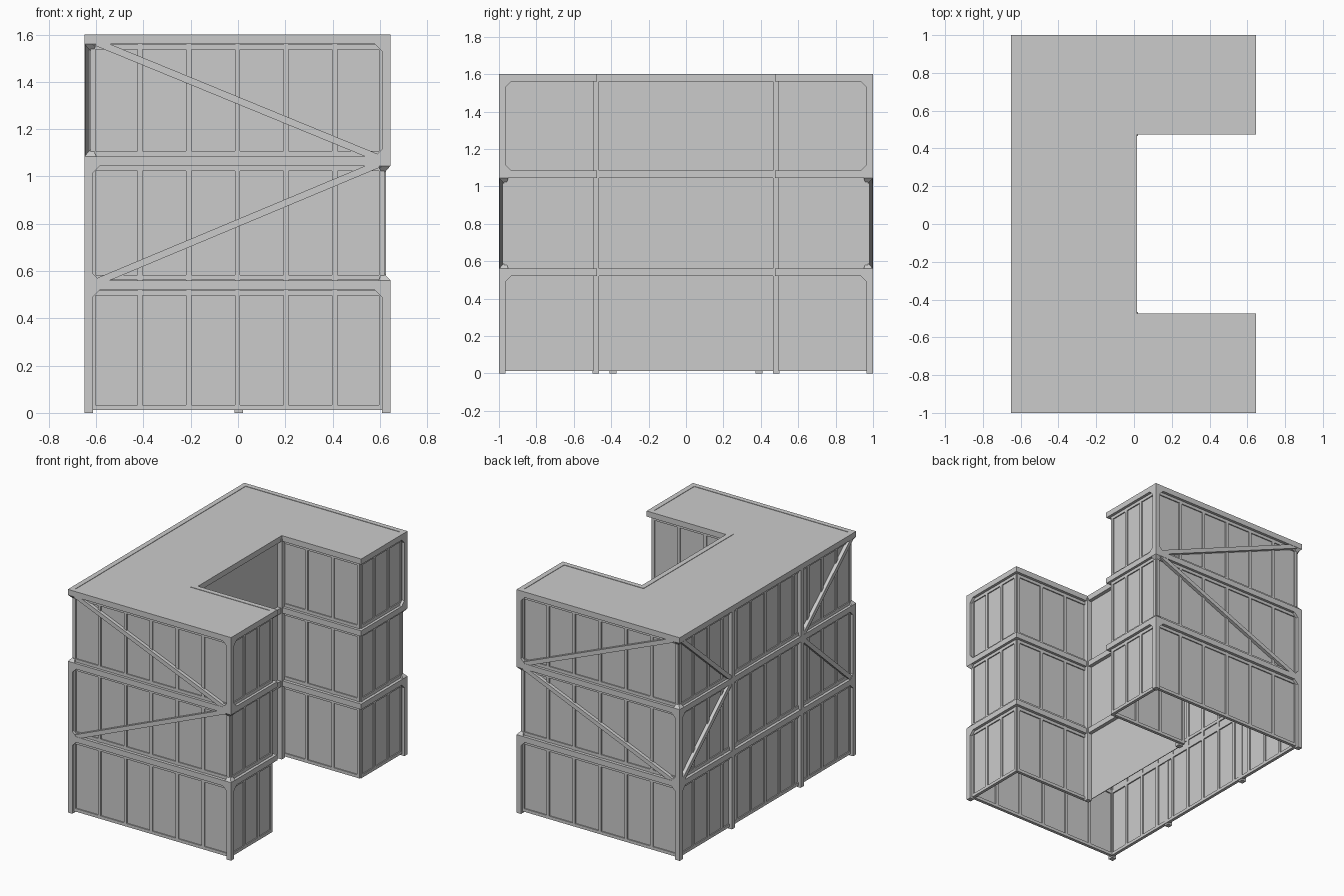
import bpy, bmesh
from mathutils import Vector, Matrix

if "Cube" in bpy.data.objects:
    bpy.data.objects.remove(bpy.data.objects["Cube"])

# counter-clockwise U-shaped plan; storey levels
PLAN = [(-.65, -1), (.645, -1), (.645, -.475), (.015, -.475),
        (.015, .475), (.645, .475), (.645, 1), (-.65, 1)]
LEVELS = [0, .54, 1.065, 1.58]
Z = Vector((0, 0, 1))


def inset(d):
    out = []
    n = len(PLAN)
    for i in range(n):
        a, b, c = (Vector(PLAN[(i + k) % n]) for k in (-1, 0, 1))
        u, v = (b - a).normalized(), (c - b).normalized()
        out.append(b + d * (Vector((-u.y, u.x)) + Vector((-v.y, v.x))))
    return out


def finish(name, bm):
    bmesh.ops.recalc_face_normals(bm, faces=bm.faces)
    me = bpy.data.meshes.new(name)
    bm.to_mesh(me)
    bm.free()
    ob = bpy.data.objects.new(name, me)
    bpy.context.collection.objects.link(ob)
    return ob


def box(bm, lo, hi):
    lo, hi = Vector(lo), Vector(hi)
    m = Matrix.Translation((lo + hi) / 2) @ Matrix.Diagonal((*(hi - lo), 1))
    bmesh.ops.create_cube(bm, size=1, matrix=m)


def beam(bm, a, b, w, normal):
    # square bar between two points, one side parallel to the wall
    a, b, n = Vector(a), Vector(b), Vector(normal)
    d = b - a
    x = d.normalized()
    s = n.cross(x).normalized()
    m = Matrix((x * d.length, s * w, n * w)).transposed().to_4x4()
    m.translation = (a + b) / 2
    bmesh.ops.create_cube(bm, size=1, matrix=m)


def prism(bm, pts, offset):
    a = [bm.verts.new(p) for p in pts]
    b = [bm.verts.new(Vector(p) + Vector(offset)) for p in pts]
    bm.faces.new(a)
    bm.faces.new(b[::-1])
    for i in range(len(a)):
        j = (i + 1) % len(a)
        bm.faces.new((a[i], b[i], b[j], a[j]))


def ring(bm, d0, d1, z0, z1):
    o, i = inset(d0), inset(d1)
    for k in range(len(o)):
        j = (k + 1) % len(o)
        prism(bm, [(*p, z0) for p in (o[k], o[j], i[j], i[k])], Z * (z1 - z0))


# thin wall skin, open below
bm = bmesh.new()
ring(bm, .027, .032, .012, 1.58)
finish("wall_panels", bm)

# flat roof
bm = bmesh.new()
prism(bm, [(*p, 1.585) for p in inset(.02)], Z * .012)
finish("roof", bm)

# horizontal bands around each storey
bm = bmesh.new()
for z in LEVELS[1:]:
    ring(bm, 0, .036, z - .02, z + .02)
finish("storey_bands", bm)

# mullions and panel rails, visible on both sides of the skin
bm = bmesh.new()
line = inset(.03)
counts = [6, 3, 3, 0, 3, 3, 6, 12]
for i, n in enumerate(counts):
    if not n:
        continue
    a, b = line[i], line[(i + 1) % 8]
    u = (b - a).normalized()
    nrm = (u.y, -u.x, 0)
    for k in range(n + 1):
        p = a.lerp(b, k / n)
        if k == 0:
            p = p + u * .007
        elif k == n:
            p = p - u * .007
        beam(bm, (*p, .012), (*p, 1.57), .022, nrm)
    for z in (.023, .507, .573, 1.034, 1.096, 1.548):
        beam(bm, (*a, z), (*b, z), .022, nrm)
finish("mullions", bm)

# outer columns: alternate storeys are left open where braces meet
W = .036
bm = bmesh.new()
for sy in (-1, 1):
    y0, y1 = sorted((sy, sy * (1 - W)))
    for s in (0, 2):
        box(bm, (.645 - W, y0, LEVELS[s]), (.645, y1, LEVELS[s + 1]))
    for s in (0, 1):
        box(bm, (-.65, y0, LEVELS[s]), (-.65 + W, y1, LEVELS[s + 1]))
    box(bm, (-.65, sy * .39 - W / 2, 0), (-.65 + W, sy * .39 + W / 2, 1.58))
    ya, yb = sorted((sy * .465, sy * .5))
    box(bm, (-.015, ya, 0), (.022, yb, 1.58))
finish("columns", bm)

# triangular gussets joining columns and bands at the outer corners
bm = bmesh.new()
G = .03
for sy in (-1, 1):
    for xo, sx, storeys in ((.645, -1, (0, 2)), (-.65, 1, (0, 1))):
        for s in storeys:
            for z, sz in ((LEVELS[s + 1] - .02, -1), (LEVELS[s] + .02, 1)):
                if z < .1:
                    continue
                x, y = xo + sx * W, sy * (1 - W)
                prism(bm, [(x, sy, z), (x + sx * G, sy, z), (x, sy, z + sz * G)],
                      (0, -sy * W, 0))
                prism(bm, [(xo, y, z), (xo, y - sy * G, z), (xo, y, z + sz * G)],
                      (sx * W, 0, 0))
    # tapered nodes where a column is left out
    for xo, sx, ends in ((.645, -1, ((.56, 1), (1.045, -1))),
                         (-.65, 1, ((1.085, 1), (1.56, -1)))):
        for z, sz in ends:
            a, b, c = (xo, sy, z), (xo + sx * .05, sy, z), (xo, sy - sy * .05, z)
            tip = (xo + sx * W, sy * (1 - W), z + sz * .04)
            d = (xo + sx * .05, sy - sy * .05, z)
            v = [bm.verts.new(p) for p in (a, b, d, c, tip)]
            bm.faces.new(v[:4])
            for i in range(4):
                bm.faces.new((v[i], v[(i + 1) % 4], v[4]))
finish("gussets", bm)

# zigzag braces on the front, back and left sides
bm = bmesh.new()
B = .03
for sy in (-1, 1):
    y = sy * (1 - B / 2 - .002)
    beam(bm, (-.63, y, 1.58), (.625, y, 1.065), B, (0, sy, 0))
    beam(bm, (.625, y, 1.065), (-.63, y, .54), B, (0, sy, 0))
    x = -.65 + B / 2 + .002
    beam(bm, (x, sy * .98, 1.58), (x, sy * .39, 1.065), B, (-1, 0, 0))
    beam(bm, (x, sy * .39, 1.065), (x, sy * .98, .54), B, (-1, 0, 0))
finish("braces", bm)
